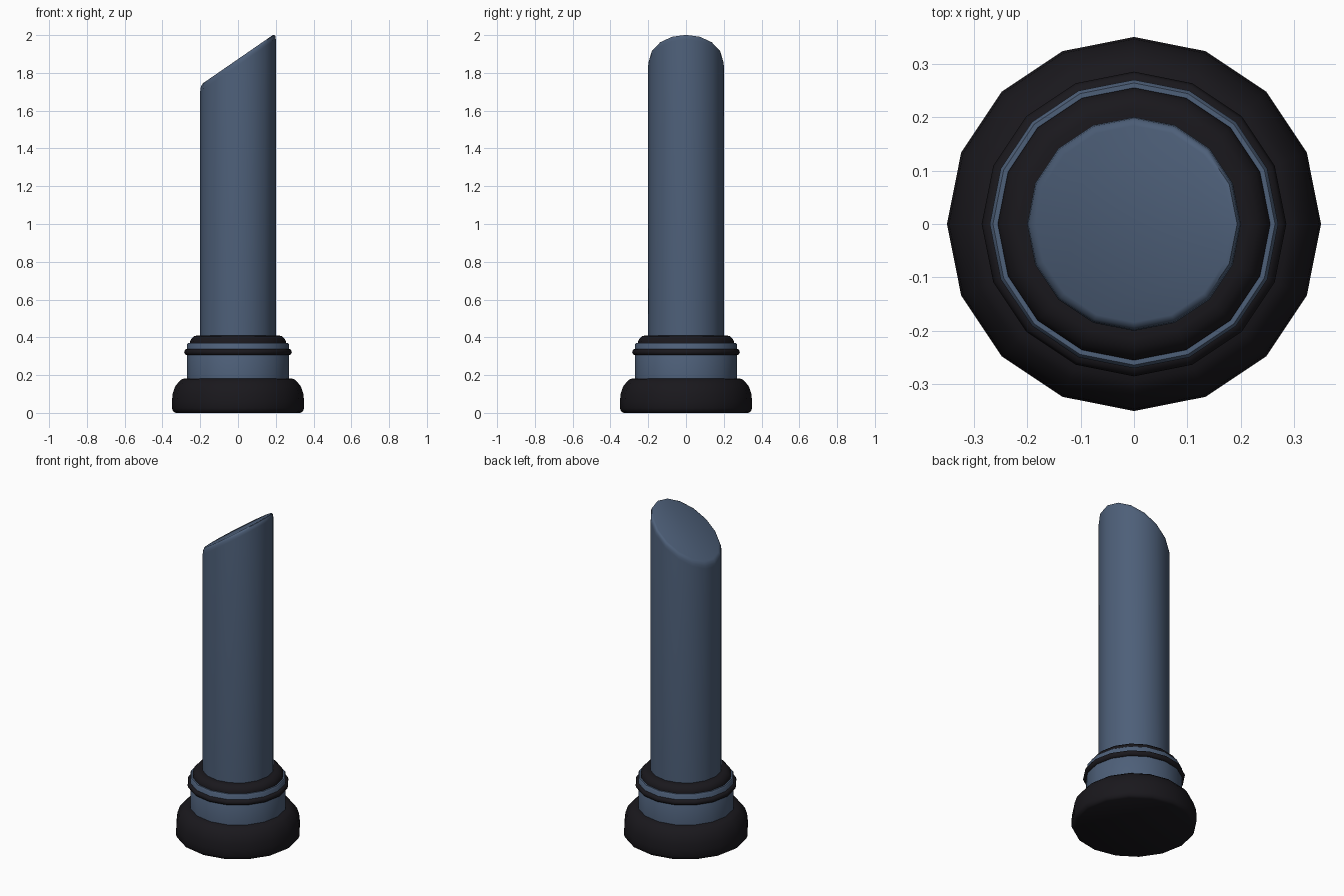
import bpy, bmesh, math

if "Cube" in bpy.data.objects:
    bpy.data.objects.remove(bpy.data.objects["Cube"])

SIDES = 16


def material(name, rgb):
    m = bpy.data.materials.new(name)
    m.diffuse_color = (*rgb, 1)
    m.use_nodes = True
    m.node_tree.nodes["Principled BSDF"].inputs["Base Color"].default_value = m.diffuse_color
    return m


blue = material("slate_blue", (0.075, 0.115, 0.19))
black = material("soft_black", (0.010, 0.009, 0.012))


def lathe(name, profile, mat, closed=False, angle=40):
    """Spin (radius, z, slope) points around z; slope tilts a ring along x."""
    bm = bmesh.new()
    rings = []
    for r, z, slope in profile:
        ring = []
        for i in range(SIDES):
            a = 2 * math.pi * i / SIDES
            x, y = r * math.cos(a), r * math.sin(a)
            ring.append(bm.verts.new((x, y, z + slope * x)))
        rings.append(ring)
    pairs = list(zip(rings, rings[1:]))
    if closed:
        pairs.append((rings[-1], rings[0]))
    else:
        bm.faces.new(rings[0][::-1])
        bm.faces.new(rings[-1])
    for lo, hi in pairs:
        for i in range(SIDES):
            j = (i + 1) % SIDES
            bm.faces.new((lo[i], lo[j], hi[j], hi[i]))
    bmesh.ops.recalc_face_normals(bm, faces=bm.faces)
    me = bpy.data.meshes.new(name)
    bm.to_mesh(me)
    bm.free()
    me.materials.append(mat)
    ob = bpy.data.objects.new(name, me)
    bpy.context.collection.objects.link(ob)
    bpy.ops.object.select_all(action='DESELECT')
    ob.select_set(True)
    bpy.context.view_layer.objects.active = ob
    bpy.ops.object.shade_smooth_by_angle(angle=math.radians(angle))
    return ob


def flat(points):
    return [(r, z, 0) for r, z in points]


# Rounded foot
lathe("base_foot", flat([(0.33, 0), (0.343, 0.008), (0.35, 0.025), (0.35, 0.06),
                         (0.346, 0.10), (0.333, 0.14), (0.313, 0.165),
                         (0.295, 0.18), (0.26, 0.184)]), black)

# Collar sleeve
lathe("collar", flat([(0.27, 0.17), (0.27, 0.362), (0.264, 0.37), (0.24, 0.37)]), blue)

# Ring around the collar
lathe("collar_ring", flat([(0.267 + 0.018 * math.cos(t * math.pi / 4),
                            0.322 + 0.018 * math.sin(t * math.pi / 4))
                           for t in range(8)]), black, closed=True, angle=60)

# Collar cap
lathe("collar_cap", flat([(0.255, 0.36), (0.255, 0.377), (0.247, 0.393),
                          (0.232, 0.406), (0.215, 0.41), (0.19, 0.41)]), black)

# Post with a slanted, softly bevelled top
S = 0.69
lathe("slanted_post", [(0.2, 0.38, 0), (0.2, 1.84, S), (0.198, 1.857, S),
                       (0.193, 1.868, S), (0.184, 1.873, S)], blue, angle=50)
